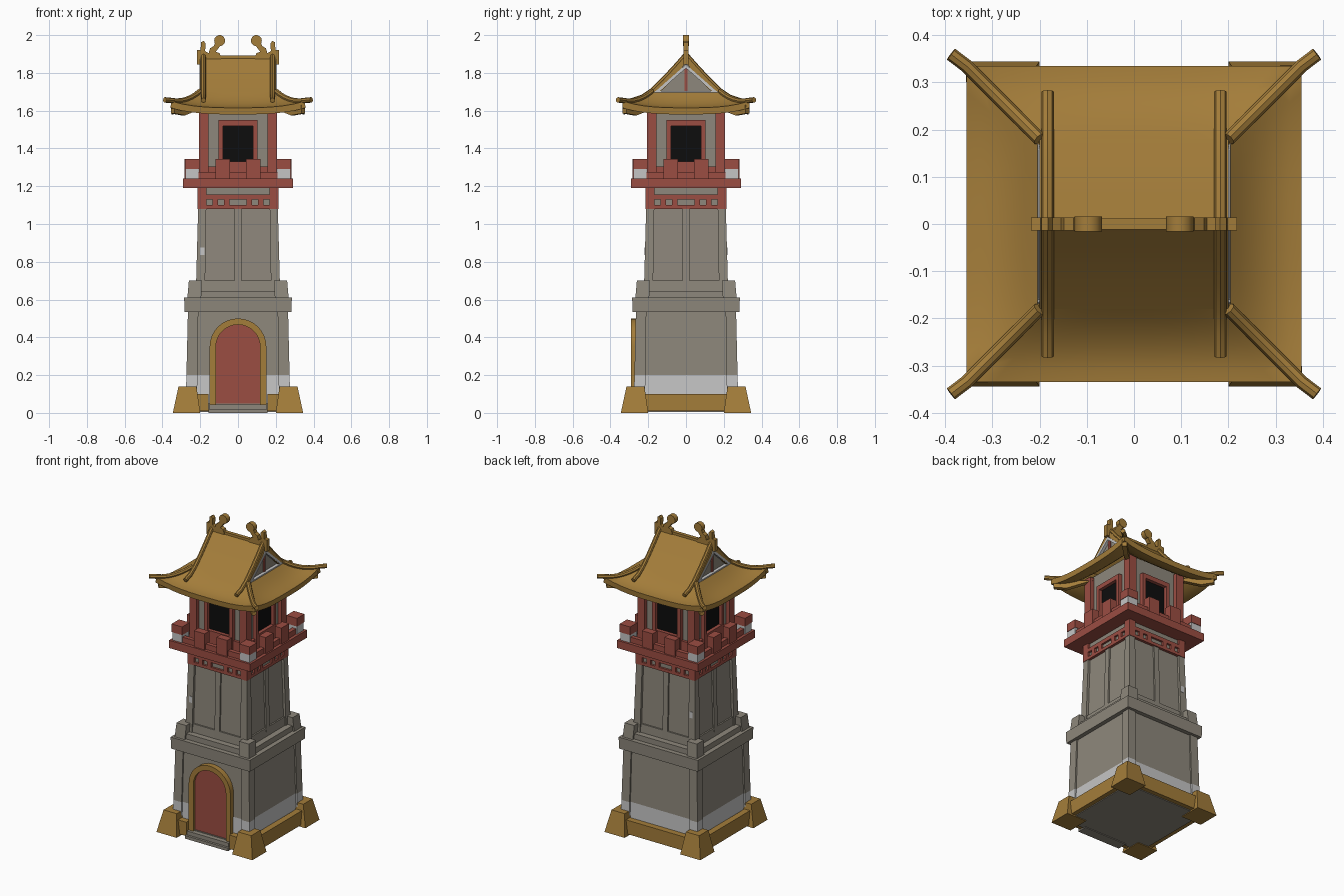
import bpy, bmesh, math
from mathutils import Matrix, Vector

if "Cube" in bpy.data.objects:
    bpy.data.objects.remove(bpy.data.objects["Cube"])


def material(name, rgb):
    m = bpy.data.materials.new(name)
    m.diffuse_color = (*rgb, 1)
    m.use_nodes = True
    m.node_tree.nodes["Principled BSDF"].inputs["Base Color"].default_value = m.diffuse_color
    return m


OCHRE = material("ochre", (0.37, 0.205, 0.042))
RED = material("brick red", (0.33, 0.075, 0.055))
GREY = material("stone grey", (0.27, 0.245, 0.20))
WHITE = material("pale plaster", (0.56, 0.56, 0.56))
BLACK = material("black", (0.004, 0.004, 0.004))


def finish(name, bm, mat, smooth=False, recalc=True):
    if recalc:
        bmesh.ops.recalc_face_normals(bm, faces=bm.faces)
    me = bpy.data.meshes.new(name)
    bm.to_mesh(me)
    bm.free()
    me.materials.append(mat)
    ob = bpy.data.objects.new(name, me)
    bpy.context.collection.objects.link(ob)
    if smooth:
        smooth_obj(ob)
    return ob


def smooth_obj(ob):
    bpy.ops.object.select_all(action='DESELECT')
    bpy.context.view_layer.objects.active = ob
    ob.select_set(True)
    bpy.ops.object.shade_smooth_by_angle(angle=math.radians(35))


def bake(ob):
    """Replace an object by its evaluated mesh."""
    dg = bpy.context.evaluated_depsgraph_get()
    me = bpy.data.meshes.new_from_object(ob.evaluated_get(dg))
    name = ob.name
    bpy.data.objects.remove(ob)
    new = bpy.data.objects.new(name, me)
    bpy.context.collection.objects.link(new)
    smooth_obj(new)


def add_solid(bm, z0, z1, low, high=None, turn=0):
    """Prism from rectangle low (x0,x1,y0,y1) to rectangle high."""
    high = high or low
    vs = []
    for z, (x0, x1, y0, y1) in ((z0, low), (z1, high)):
        for x, y in ((x0, y0), (x1, y0), (x1, y1), (x0, y1)):
            vs.append(bm.verts.new(Matrix.Rotation(turn * math.pi / 2, 3, 'Z') @ Vector((x, y, z))))
    bm.faces.new(vs[:4])
    bm.faces.new(vs[4:])
    for i in range(4):
        j = (i + 1) % 4
        bm.faces.new((vs[i], vs[j], vs[j + 4], vs[i + 4]))


def part(name, mat, solids, turns=(0,)):
    bm = bmesh.new()
    for t in turns:
        for s in solids:
            add_solid(bm, *s, turn=t)
    return finish(name, bm, mat)


def sq(h):
    return (-h, h, -h, h)


def corner(out, inn):
    return (-out, -inn, -out, -inn)


def both(x0, x1, y0, y1):
    return [(x0, x1, y0, y1), (-x1, -x0, y0, y1)]


def extrude(name, mat, pts, axis, a, b, smooth=False):
    """Extrude a (u, z) outline along x or y."""
    bm = bmesh.new()
    rows = [[bm.verts.new((d, u, z) if axis == 'x' else (u, d, z)) for u, z in pts] for d in (a, b)]
    bm.faces.new(rows[0])
    bm.faces.new(rows[1])
    for i in range(len(pts)):
        j = (i + 1) % len(pts)
        bm.faces.new((rows[0][i], rows[0][j], rows[1][j], rows[1][i]))
    return finish(name, bm, mat, smooth)


ALL = range(4)

# base: slab, plinth bars, flared corner feet, front steps
part("ground_slab", GREY, [(0.005, 0.05, sq(0.28))])
part("plinth_bars", OCHRE, [(0.01, 0.10, (-0.25, 0.25, -0.31, -0.27))], (1, 2, 3))
part("plinth_front_bars", OCHRE, [(0.01, 0.10, r) for r in both(0.155, 0.25, -0.31, -0.27)])
part("corner_feet", OCHRE, [(0, 0.14, corner(0.345, 0.20), corner(0.315, 0.22))], ALL)
part("door_steps", GREY, [(0, 0.02, (-0.155, 0.155, -0.325, -0.26)),
                          (0.02, 0.045, (-0.15, 0.15, -0.31, -0.26))])

# lower storey with pale damp band
part("lower_wall", GREY, [(0.2, 0.54, sq(0.263), sq(0.256))])
part("lower_wall_band", WHITE, [(0.05, 0.2, sq(0.266), sq(0.263))])
part("lower_pillars", GREY, [(0.2, 0.54, corner(0.273, 0.215), corner(0.265, 0.21))], ALL)
part("lower_pillar_bands", WHITE, [(0.05, 0.2, corner(0.277, 0.217), corner(0.273, 0.215))], ALL)

# arched door
def arch(r, base):
    return [(r, base)] + [(r * math.cos(a), 0.35 + r * math.sin(a))
                          for a in (math.pi * i / 16 for i in range(17))] + [(-r, base)]


extrude("door_panel", RED, arch(0.122, 0.045), 'y', -0.275, -0.25)
bm = bmesh.new()
loops = [[bm.verts.new((x, y, z)) for x, z in arch(r, 0.04)]
         for r, y in ((0.15, -0.25), (0.15, -0.292), (0.117, -0.292), (0.117, -0.25))]
for k in range(4):
    A, B = loops[k], loops[(k + 1) % 4]
    for i in range(len(A) - 1):
        bm.faces.new((A[i], A[i + 1], B[i + 1], B[i]))
for i in (0, -1):
    bm.faces.new([l[i] for l in loops])
finish("door_frame", bm, OCHRE, True)

# belt course and corner blocks
part("belt_course", GREY, [(0.535, 0.61, sq(0.283), sq(0.285)), (0.61, 0.645, sq(0.255))])
part("belt_corner_blocks", GREY, [(0.61, 0.70, corner(0.268, 0.195), corner(0.26, 0.19))], ALL)

# middle storey with framed panels
part("middle_wall", GREY, [(0.64, 1.08, sq(0.207), sq(0.196))])
part("middle_pillars", GREY, [(0.64, 1.08, corner(0.223, 0.175), corner(0.211, 0.168))], ALL)
part("middle_mullions", GREY, [
    (0.64, 1.08, (-0.018, 0.018, -0.217, -0.19), (-0.018, 0.018, -0.206, -0.18)),
    (0.64, 0.70, (-0.18, 0.18, -0.217, -0.19), (-0.18, 0.18, -0.215, -0.19))], ALL)
part("chipped_plaster", WHITE, [(0.835, 0.875, (-0.2, -0.178, y - 0.004, y + 0.004)) for y in (-0.216, 0.216)])

# red lattice frieze over grey core
part("frieze_core", GREY, [(1.08, 1.2, sq(0.20))])
frieze = [(1.08, 1.10, (-0.19, 0.19, -0.213, -0.19)), (1.13, 1.155, (-0.19, 0.19, -0.213, -0.19))]
frieze += [(1.10, 1.13, r) for a, b in ((0.045, 0.074), (0.106, 0.136)) for r in both(a, b, -0.213, -0.19)]
part("frieze_lattice", RED, frieze, ALL)
part("frieze_posts", RED, [(1.08, 1.19, corner(0.214, 0.167))], ALL)

# balcony with battlements
part("balcony_slab", RED, [(1.19, 1.24, sq(0.292))])
part("battlement_corner_bases", WHITE, [(1.24, 1.292, corner(0.278, 0.208))], ALL)
part("battlement_corner_caps", RED, [(1.292, 1.345, corner(0.281, 0.205))], ALL)
part("parapet", RED, [(1.24, 1.345, r) for r in both(0.042, 0.12, -0.283, -0.235)]
     + [(1.24, 1.275, (-0.21, 0.21, -0.272, -0.245))], ALL)

# watch room: wall, posts, rails, windows
part("room_wall", GREY, [(1.24, 1.65, sq(0.178))])
part("room_posts", RED, [(1.24, 1.64, corner(0.206, 0.155))], ALL)
part("room_rails", RED, [(1.24, 1.305, (-0.16, 0.16, -0.195, -0.17))], ALL)
part("window_frames", RED, [(1.24, 1.55, r) for r in both(0.079, 0.102, -0.203, -0.17)]
     + [(1.52, 1.55, (-0.08, 0.08, -0.203, -0.17)), (1.24, 1.33, (-0.08, 0.08, -0.203, -0.17))], ALL)
part("window_openings", BLACK, [(1.33, 1.52, (-0.08, 0.08, -0.181, -0.175))], ALL)

# roof skirt: four concave slopes with lifted corners
IX, IY, RUN = 0.20, 0.18, 0.155


def skirt(ux, uy, t):
    lift = 0.035 * min(abs(ux), abs(uy)) ** 3 * t
    return Vector((ux * (IX + RUN * t), uy * (IY + RUN * t), 1.70 - 0.085 * (1 - (1 - t) ** 2) + lift))


N = 12
side = [(-1 + 2 * i / N, -1) for i in range(N)]
ring = []
for k in ALL:
    for x, y in side:
        for _ in range(k):
            x, y = -y, x
        ring.append((x, y))
bm = bmesh.new()
rows = [[bm.verts.new(skirt(x, y, j / 6)) for x, y in ring] for j in range(7)]
for A, B in zip(rows, rows[1:]):
    for i in range(len(ring)):
        j = (i + 1) % len(ring)
        bm.faces.new((B[i], B[j], A[j], A[i]))


def thicken(name, bm, thickness):
    bm.normal_update()
    for f in bm.faces:
        if f.normal.z < 0:
            f.normal_flip()
    ob = finish(name, bm, OCHRE, recalc=False)
    s = ob.modifiers.new("thickness", 'SOLIDIFY')
    s.thickness, s.offset = thickness, -1
    bake(ob)


thicken("roof_skirt", bm, 0.035)

# upper gabled roof
half = [(0, 1.89), (0.06, 1.822), (0.12, 1.758), (0.18, 1.70)]
prof = [(-y, z) for y, z in half[:0:-1]] + half
bm = bmesh.new()
rows = [[bm.verts.new((x, y, z)) for y, z in prof] for x in (-0.2, 0.2)]
for i in range(len(prof) - 1):
    bm.faces.new((rows[0][i], rows[1][i], rows[1][i + 1], rows[0][i + 1]))
thicken("roof_gable_slopes", bm, 0.03)


def tube(name, pts, r):
    cu = bpy.data.curves.new(name, 'CURVE')
    cu.dimensions = '3D'
    cu.bevel_depth, cu.bevel_resolution, cu.use_fill_caps = r, 2, True
    sp = cu.splines.new('POLY')
    sp.points.add(len(pts) - 1)
    for p, c in zip(sp.points, pts):
        p.co = (*c, 1)
    cu.materials.append(OCHRE)
    ob = bpy.data.objects.new(name, cu)
    bpy.context.collection.objects.link(ob)
    bake(ob)


# rolled tiles along verges and hips, rafters under the corners
for sx in (-1, 1):
    for sy in (-1, 1):
        verge = [(sx * 0.183, sy * y, z + 0.006) for y, z in half]
        verge += [(sx * 0.183, sy * 0.23, 1.672), (sx * 0.183, sy * 0.28, 1.655)]
        tube("verge_ridge", verge, 0.0135)
        hip = [skirt(sx, sy, t / 6) + Vector((0, 0, 0.004)) for t in range(7)]
        hip.append(Vector((sx * 0.388, sy * 0.36, 1.657)))
        tube("hip_ridge", hip, 0.0145)
        bm = bmesh.new()
        tri = [(0.18, 1.62), (0.345, 1.63), (0.345, 1.585), (0.29, 1.575)]
        layers = [[bm.verts.new((sx * (d + o), sy * (d - 0.02 - o), z)) for d, z in tri] for o in (-0.01, 0.01)]
        bm.faces.new(layers[0])
        bm.faces.new(layers[1])
        for i in range(4):
            j = (i + 1) % 4
            bm.faces.new((layers[0][i], layers[0][j], layers[1][j], layers[1][i]))
        finish("corner_rafter", bm, OCHRE)

    # gable end: grey infill, pale frame, red king post
    extrude("gable_infill", GREY, [(-0.17, 1.68), (0.17, 1.68), (0, 1.86)], 'x', sx * 0.17, sx * 0.185)
    extrude("gable_post", RED, [(-0.008, 1.69), (0.008, 1.69), (0.008, 1.83), (-0.008, 1.83)], 'x', sx * 0.18, sx * 0.192)
    extrude("gable_sill", WHITE, [(-0.178, 1.688), (0.178, 1.688), (0.165, 1.703), (-0.165, 1.703)], 'x', sx * 0.18, sx * 0.205)
    for s in (-1, 1):
        extrude("gable_bargeboard", WHITE, [(s * 0.178, 1.688), (s * 0.155, 1.69), (0, 1.825), (0, 1.845)],
                'x', sx * 0.18, sx * 0.204)

    # curled ridge ornaments
    orn = [(0.218, 1.845), (0.218, 1.92), (0.198, 1.922), (0.196, 1.962), (0.182, 1.97), (0.172, 1.955),
           (0.174, 1.915), (0.155, 1.905), (0.148, 1.93), (0.128, 1.942), (0.118, 1.97), (0.085, 1.96),
           (0.1, 1.935), (0.118, 1.912), (0.098, 1.905), (0.09, 1.885), (0.09, 1.845)]
    extrude("ridge_ornament", OCHRE, [(sx * x, z) for x, z in orn], 'y', -0.014, 0.014)
    head = [(sx * 0.097 + 0.029 * math.cos(a), 1.971 + 0.029 * math.sin(a))
            for a in (math.tau * i / 14 for i in range(14))]
    extrude("ornament_head", OCHRE, head, 'y', -0.016, 0.016, True)

part("ridge_beam", OCHRE, [(1.845, 1.892, (-0.2, 0.2, -0.012, 0.012))])
